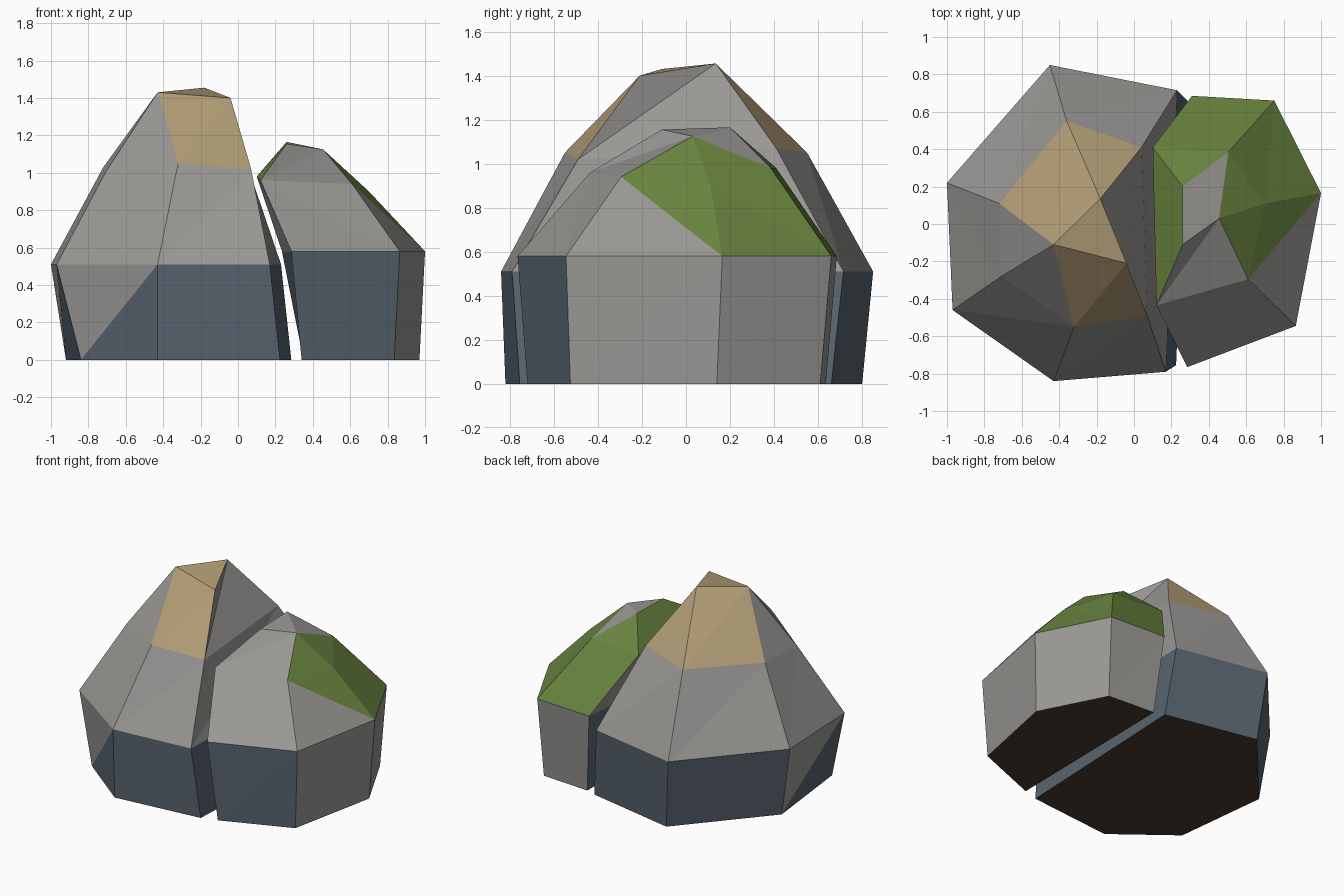
import bpy, bmesh

if "Cube" in bpy.data.objects:
    bpy.data.objects.remove(bpy.data.objects["Cube"])

# Flat colours
COLOURS = {
    "G": ("grey_stone", (0.32, 0.315, 0.30)),
    "S": ("slate_base", (0.10, 0.13, 0.16)),
    "T": ("tan_stone", (0.44, 0.335, 0.18)),
    "M": ("green_moss", (0.145, 0.235, 0.05)),
    "B": ("brown_underside", (0.07, 0.045, 0.032)),
}
KEYS = list(COLOURS)
MATS = []
for label, rgb in COLOURS.values():
    m = bpy.data.materials.new(label)
    m.diffuse_color = (*rgb, 1)
    m.use_nodes = True
    m.node_tree.nodes["Principled BSDF"].inputs["Base Color"].default_value = m.diffuse_color
    MATS.append(m)


def rock(name, rings, bands, cap):
    """Bridge rings bottom to top. Each band is (diagonal, colours), where the
    colours give (lower, upper) triangle per side; repeated points collapse."""
    bm = bmesh.new()
    made = {}

    def vert(p):
        if p not in made:
            made[p] = bm.verts.new(p)
        return made[p]

    def face(points, key):
        vs = list(dict.fromkeys(vert(p) for p in points))
        if len(vs) > 2:
            bm.faces.new(vs).material_index = KEYS.index(key)

    for lo, hi, (rising, colours) in zip(rings, rings[1:], bands):
        n = len(lo)
        for i, (low_key, up_key) in enumerate(colours.split()):
            j = (i + 1) % n
            if rising:
                face((lo[i], lo[j], hi[j]), low_key)
                face((lo[i], hi[j], hi[i]), up_key)
            else:
                face((lo[i], lo[j], hi[i]), low_key)
                face((lo[j], hi[j], hi[i]), up_key)
    face(rings[0][::-1], "B")
    face(rings[-1], cap)
    bmesh.ops.recalc_face_normals(bm, faces=bm.faces[:])
    me = bpy.data.meshes.new(name)
    bm.to_mesh(me)
    bm.free()
    for m in MATS:
        me.materials.append(m)
    ob = bpy.data.objects.new(name, me)
    bpy.context.collection.objects.link(ob)


def level(z, *xy):
    return [(x, y, z) for x, y in xy]


# Tall rock: six sides, tan crown on three points
A, B, C = (-.43, -.11, 1.43), (-.04, -.21, 1.40), (-.18, .135, 1.455)
rock("tall_rock", [
    level(0, (.225, -.755), (.285, .66), (-.40, .80), (-.92, .20), (-.84, -.50), (-.43, -.82)),
    level(.51, (.17, -.79), (.23, .715), (-.45, .85), (-1, .22), (-.97, -.46), (-.43, -.84)),
    [(.07, -.49, 1.02), (.04, .41, 1.07), (-.36, .55, 1.05),
     (-.72, .11, 1.03), (-.71, -.28, 1.0), (-.32, -.55, 1.05)],
    [B, C, C, A, A, A],
], [
    (True, "SS SS SS SG SG SS"),
    (True, "GG GG GG GG GG GG"),
    (True, "GG TT TT GG GG TT"),
], "T")

# Low rock: leans toward the tall one, mossy back
P, Q, R = (.26, -.11, 1.155), (.455, .03, 1.125), (.26, .20, 1.165)
M4 = (.10, .41, .98)
rock("low_rock", [
    level(0, (.34, -.72), (.835, -.525), (.97, .14), (.73, .61), (.36, .635), (.35, 0)),
    level(.58, (.285, -.765), (.865, -.545), (1, .165), (.75, .66), (.31, .685), (.235, 0)),
    [(.12, -.435, .96), (.61, -.295, .94), (.70, .11, .90), (.505, .385, .98), M4, M4],
    [P, Q, Q, Q, R, R],
], [
    (True, "SS GG GG GG SS SS"),
    (False, "GG GM MM MM GG GG"),
    (True, "GG MM MM MG MM MM"),
], "G")
